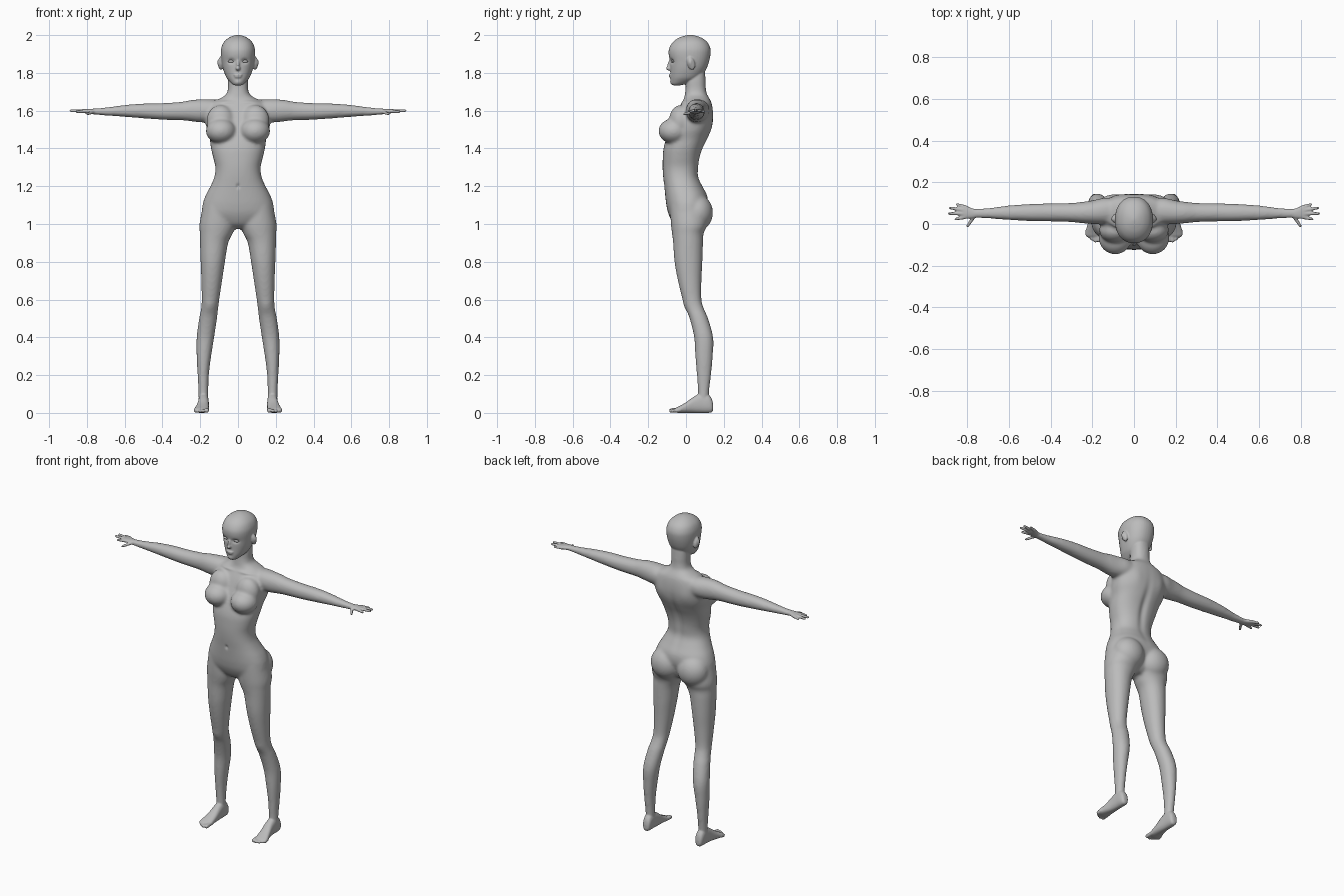
import bpy, bmesh, math
from mathutils import Matrix, Vector

skin = bpy.data.materials.new("plain grey")
skin.diffuse_color = (0.5, 0.5, 0.5, 1)

PLACE = {'x': lambda t, a, b: (t, a, b), 'y': lambda t, a, b: (a, t, b), 'z': lambda t, a, b: (a, b, t)}


def spline(rows, steps=5):
    """Catmull-Rom through the section rows."""
    out = []
    for i in range(len(rows) - 1):
        p0, p1, p2, p3 = (rows[min(max(j, 0), len(rows) - 1)] for j in (i - 1, i, i + 1, i + 2))
        for k in range(steps):
            t = k / steps
            out.append([0.5 * (2 * b + (c - a) * t + (2 * a - 5 * b + 4 * c - d) * t * t
                               + (3 * b - a - 3 * c + d) * t ** 3) for a, b, c, d in zip(p0, p1, p2, p3)])
    return out + [list(rows[-1])]


def loft(bm, rows, axis, s=1, p=2.2, n=40):
    """Rounded sections (position, a0, a1, b0, b1) skinned along an axis."""
    rings = []
    for t, a0, a1, b0, b1 in spline(rows):
        ring = []
        for i in range(n):
            c, d = math.cos(2 * math.pi * i / n), math.sin(2 * math.pi * i / n)
            a = (a0 + a1) / 2 + (a1 - a0) / 2 * math.copysign(abs(c) ** (2 / p), c)
            b = (b0 + b1) / 2 + (b1 - b0) / 2 * math.copysign(abs(d) ** (2 / p), d)
            x, y, z = PLACE[axis](t, a, b)
            ring.append(bm.verts.new((x * s, y, z)))
        rings.append(ring)
    for r, q in zip(rings, rings[1:]):
        for i in range(n):
            bm.faces.new((r[i], r[(i + 1) % n], q[(i + 1) % n], q[i]))
    bm.faces.new(rings[0])
    bm.faces.new(rings[-1])


def blob(bm, c, r, s=1, tilt=0):
    m = Matrix.Translation((c[0] * s, c[1], c[2])) @ Matrix.Rotation(tilt, 4, 'X') @ Matrix.Diagonal((*r, 1))
    bmesh.ops.create_uvsphere(bm, u_segments=32, v_segments=20, radius=1, matrix=m)


def digit(bm, a, b, r1, r2, s):
    """Tapered capsule for fingers and toes."""
    a, b = Vector((a[0] * s, a[1], a[2])), Vector((b[0] * s, b[1], b[2]))
    m = Matrix.Translation((a + b) / 2) @ (b - a).to_track_quat('Z', 'Y').to_matrix().to_4x4()
    bmesh.ops.create_cone(bm, cap_ends=True, segments=16, radius1=r1, radius2=r2, depth=(b - a).length, matrix=m)
    blob(bm, a, (r1,) * 3)
    blob(bm, b, (r2,) * 3)


def make(bm, name):
    bmesh.ops.recalc_face_normals(bm, faces=bm.faces)
    me = bpy.data.meshes.new(name)
    bm.to_mesh(me)
    bm.free()
    ob = bpy.data.objects.new(name, me)
    bpy.context.collection.objects.link(ob)
    return ob


def fuse(bm, name, voxel, smooth):
    """Weld overlapping parts into one skin and relax it."""
    ob = make(bm, name)
    rm = ob.modifiers.new("weld", 'REMESH')
    rm.mode, rm.voxel_size = 'VOXEL', voxel
    sm = ob.modifiers.new("relax", 'SMOOTH')
    sm.factor, sm.iterations = 0.5, smooth
    dg = bpy.context.evaluated_depsgraph_get()
    me = bpy.data.meshes.new_from_object(ob.evaluated_get(dg))
    ob.modifiers.clear()
    ob.data = me
    return ob


# torso and neck: z, half width, front, back
torso = [(.975, .04, -.03, .05), (1.0, .12, -.065, .08), (1.05, .185, -.092, .1), (1.1, .188, -.104, .116),
         (1.15, .172, -.11, .113), (1.2, .146, -.115, .088), (1.25, .125, -.121, .066), (1.3, .12, -.124, .067),
         (1.35, .131, -.123, .074), (1.4, .143, -.119, .09), (1.45, .15, -.105, .114), (1.5, .165, -.085, .135),
         (1.55, .172, -.065, .144), (1.6, .17, -.045, .143), (1.64, .145, -.024, .136), (1.66, .105, -.012, .127),
         (1.675, .077, -.008, .118), (1.69, .06, -.006, .11), (1.72, .053, -.002, .105), (1.76, .053, 0, .104),
         (1.82, .05, .02, .1)]
bm = bmesh.new()
loft(bm, [(z, -h, h, f, b) for z, h, f, b in torso], 'z', p=2.3)

leg = [(1.1, .02, .185, -.085, .1), (1.0, .012, .204, -.08, .11), (.95, .028, .202, -.074, .093),
       (.9, .052, .201, -.068, .09), (.8, .069, .198, -.061, .087), (.7, .084, .194, -.043, .082),
       (.6, .099, .192, -.018, .082), (.55, .105, .196, -.001, .096), (.5, .111, .206, .019, .117),
       (.4, .126, .219, .043, .144), (.3, .142, .219, .049, .142), (.2, .154, .214, .057, .133),
       (.1, .157, .209, .063, .122), (.05, .157, .209, .055, .125)]
arm = [(.06, .01, .12, 1.55, 1.65), (.14, 0, .125, 1.54, 1.66), (.2, 0, .113, 1.538, 1.66),
       (.25, .004, .106, 1.544, 1.656), (.3, .009, .101, 1.549, 1.647), (.4, .012, .099, 1.552, 1.64),
       (.5, .014, .096, 1.559, 1.638), (.6, .019, .089, 1.567, 1.63), (.7, .026, .077, 1.574, 1.617),
       (.78, .028, .073, 1.58, 1.611)]
for s in (1, -1):
    loft(bm, leg, 'z', s, 2.1)
    loft(bm, arm, 'x', s, 2.1)
    blob(bm, (.09, -.065, 1.492), (.08, .081, .067), s)                # breast
    blob(bm, (.092, -.03, 1.545), (.075, .06, .085), s)                # upper chest
    blob(bm, (.092, .06, 1.06), (.096, .083, .096), s)                 # buttock
trunk = fuse(bm, "trunk", .008, 10)

bm = bmesh.new()
bm.from_mesh(trunk.data)
bpy.data.objects.remove(trunk)

# head: z, half width, front, back
head = [(1.734, .018, -.07, -.03), (1.742, .032, -.078, 0), (1.76, .05, -.081, .05), (1.78, .064, -.082, .08),
        (1.82, .079, -.083, .107), (1.86, .087, -.085, .122), (1.9, .091, -.092, .13), (1.93, .089, -.089, .129),
        (1.96, .077, -.072, .115), (1.982, .055, -.045, .089), (1.995, .03, -.013, .058), (2.001, .006, .015, .03)]
loft(bm, [(z, -h, h, f, b) for z, h, f, b in head], 'z')
blob(bm, (0, -.085, 1.824), (.013, .021, .012))                        # nose tip
blob(bm, (0, -.08, 1.845), (.009, .018, .034), tilt=-.3)               # nose bridge
blob(bm, (0, -.08, 1.789), (.024, .011, .006))                         # upper lip
blob(bm, (0, -.079, 1.779), (.02, .011, .006))                         # lower lip

foot = [(.144, .172, .194, .015, .045), (.136, .16, .204, .003, .075), (.115, .156, .209, 0, .1),
        (.08, .155, .21, 0, .105), (.04, .154, .213, 0, .085), (0, .154, .222, 0, .056),
        (-.035, .154, .232, 0, .036), (-.055, .158, .232, .002, .026), (-.062, .165, .225, .006, .02)]
toes = [(.165, -.077, .012), (.184, -.08, .0095), (.2, -.072, .009), (.214, -.06, .0085), (.225, -.05, .008)]
palm = [(.75, .031, .07, 1.58, 1.611), (.775, .027, .075, 1.583, 1.61), (.8, .025, .086, 1.585, 1.609),
        (.82, .026, .09, 1.588, 1.607), (.832, .035, .08, 1.592, 1.604)]
fingers = [((.81, .033, 1.597), (.853, .024, 1.595)), ((.815, .05, 1.599), (.885, .05, 1.6)),
           ((.815, .066, 1.599), (.881, .077, 1.6)), ((.808, .081, 1.597), (.847, .093, 1.596)),
           ((.768, .035, 1.593), (.797, -.009, 1.582))]
for s in (1, -1):
    blob(bm, (.091, .027, 1.85), (.014, .02, .035), s, .25)            # ear
    loft(bm, foot, 'y', s, 2.4)
    for x, y, r in toes:
        digit(bm, (x, -.03, .016), (x, y, r + .001), r, r, s)
    loft(bm, palm, 'x', s, 2.3)
    for a, b in fingers:
        digit(bm, a, b, .0095, .007, s)
body = fuse(bm, "body", .0045, 3)

# sculpted details: centre, spread, push
dents = [((.036, -.08, 1.862), (.018, .03, .012), (0, .011, 0)),       # eye sockets
         ((.1, .022, 1.855), (.02, .009, .016), (-.006, 0, 0)),        # ear hollows
         ((0, -.08, 1.75), (.014, .02, .01), (0, -.004, 0)),           # chin
         ((0, -.12, 1.2), (.009, .03, .012), (0, .007, 0)),            # navel
         ((0, .1, 1.38), (.022, .07, .15), (0, -.011, 0)),             # spine
         ((.085, .13, 1.54), (.035, .04, .05), (0, .004, 0)),          # shoulder blades
         ((.08, -.02, 1.645), (.05, .03, .008), (0, -.006, .002)),     # collarbones
         ((.15, 0, .57), (.025, .03, .03), (0, -.004, 0))]             # knees
for v in body.data.vertices:
    co = v.co.copy()
    for c, r, push in dents:
        d = ((abs(co.x) - c[0]) / r[0]) ** 2 + ((co.y - c[1]) / r[1]) ** 2 + ((co.z - c[2]) / r[2]) ** 2
        if d < 9:
            w = math.exp(-d)
            v.co += Vector((math.copysign(push[0], co.x), push[1], push[2])) * w

# eyes
bm = bmesh.new()
for s in (1, -1):
    blob(bm, (.036, -.067, 1.861), (.017, .011, .0075), s)
eyes = make(bm, "eyes")

for ob in (body, eyes):
    ob.data.materials.clear()
    ob.data.materials.append(skin)
    ob.data.polygons.foreach_set("use_smooth", [True] * len(ob.data.polygons))
    ob.data.update()
